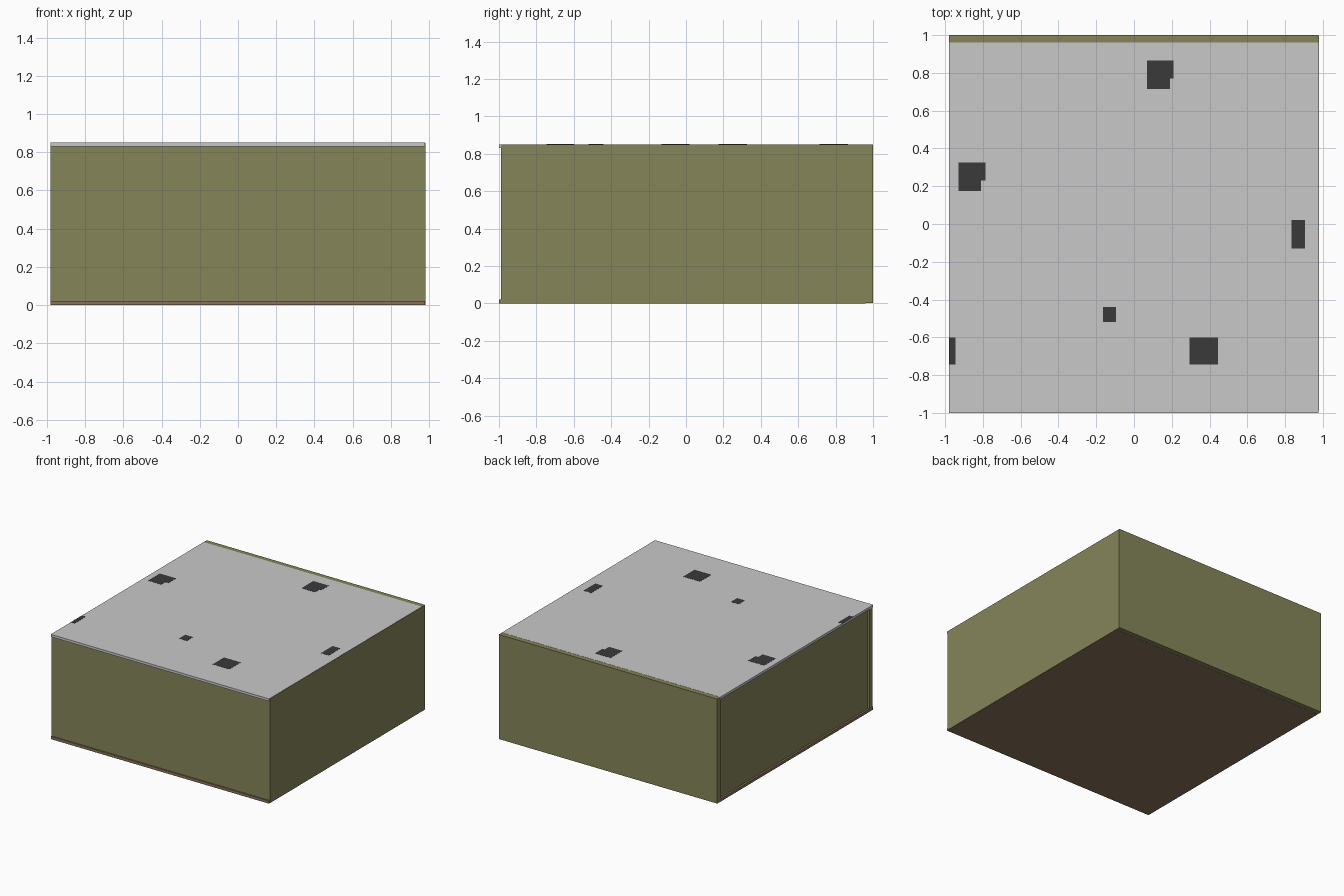
import bpy

if "Cube" in bpy.data.objects:
    bpy.data.objects.remove(bpy.data.objects["Cube"])


def material(name, rgb):
    m = bpy.data.materials.new(name)
    m.diffuse_color = (*rgb, 1)
    m.use_nodes = True
    m.node_tree.nodes["Principled BSDF"].inputs["Base Color"].default_value = m.diffuse_color
    return m


OLIVE = material("olive wall", (0.235, 0.235, 0.102))
GREY = material("grey roof", (0.584, 0.584, 0.584))
BROWN = material("brown floor", (0.262, 0.168, 0.107))
DARK = material("dark patch", (0.042, 0.042, 0.042))


def box(name, x, y, z, mat):
    """Axis-aligned box from (min, max) ranges."""
    v = [(a, b, c) for a in x for b in y for c in z]
    f = [(0, 1, 3, 2), (4, 6, 7, 5), (0, 4, 5, 1),
         (2, 3, 7, 6), (0, 2, 6, 4), (1, 5, 7, 3)]
    mesh = bpy.data.meshes.new(name)
    mesh.from_pydata(v, [], f)
    mesh.materials.append(mat)
    ob = bpy.data.objects.new(name, mesh)
    bpy.context.collection.objects.link(ob)
    return ob


W, H = 0.98, 0.85

# Floor and roof slabs stop short of the back wall
box("floor", (-W, W - 0.002), (-1, 0.96), (0, 0.022), BROWN)
box("roof", (-W, W - 0.002), (-1, 0.96), (H - 0.02, H), GREY)

# Walls: the back and right ones run full height, the others sit between slabs
box("back_wall", (-W, W - 0.002), (0.96, 1), (0.001, H - 0.001), OLIVE)
box("right_wall", (W - 0.04, W), (-0.99, 0.995), (0.001, H - 0.001), OLIVE)
box("front_wall", (-W, W - 0.002), (-0.99, -0.95), (0.022, H - 0.02), OLIVE)
box("left_wall", (-W + 0.015, -W + 0.055), (-0.95, 0.96), (0.022, H - 0.02), OLIVE)

# Dark patches on the roof, some with a notched corner
patches = [
    ((0.07, 0.21), (0.77, 0.865)), ((0.07, 0.19), (0.715, 0.77)),
    ((-0.93, -0.785), (0.23, 0.325)), ((-0.93, -0.81), (0.175, 0.23)),
    ((0.835, 0.905), (-0.13, 0.02)),
    ((-0.165, -0.095), (-0.52, -0.44)),
    ((0.295, 0.445), (-0.745, -0.60)),
    ((-0.98, -0.945), (-0.745, -0.60)),
]
for i, (x, y) in enumerate(patches):
    box(f"roof_patch_{i + 1}", x, y, (H - 0.001, H + 0.001), DARK)
